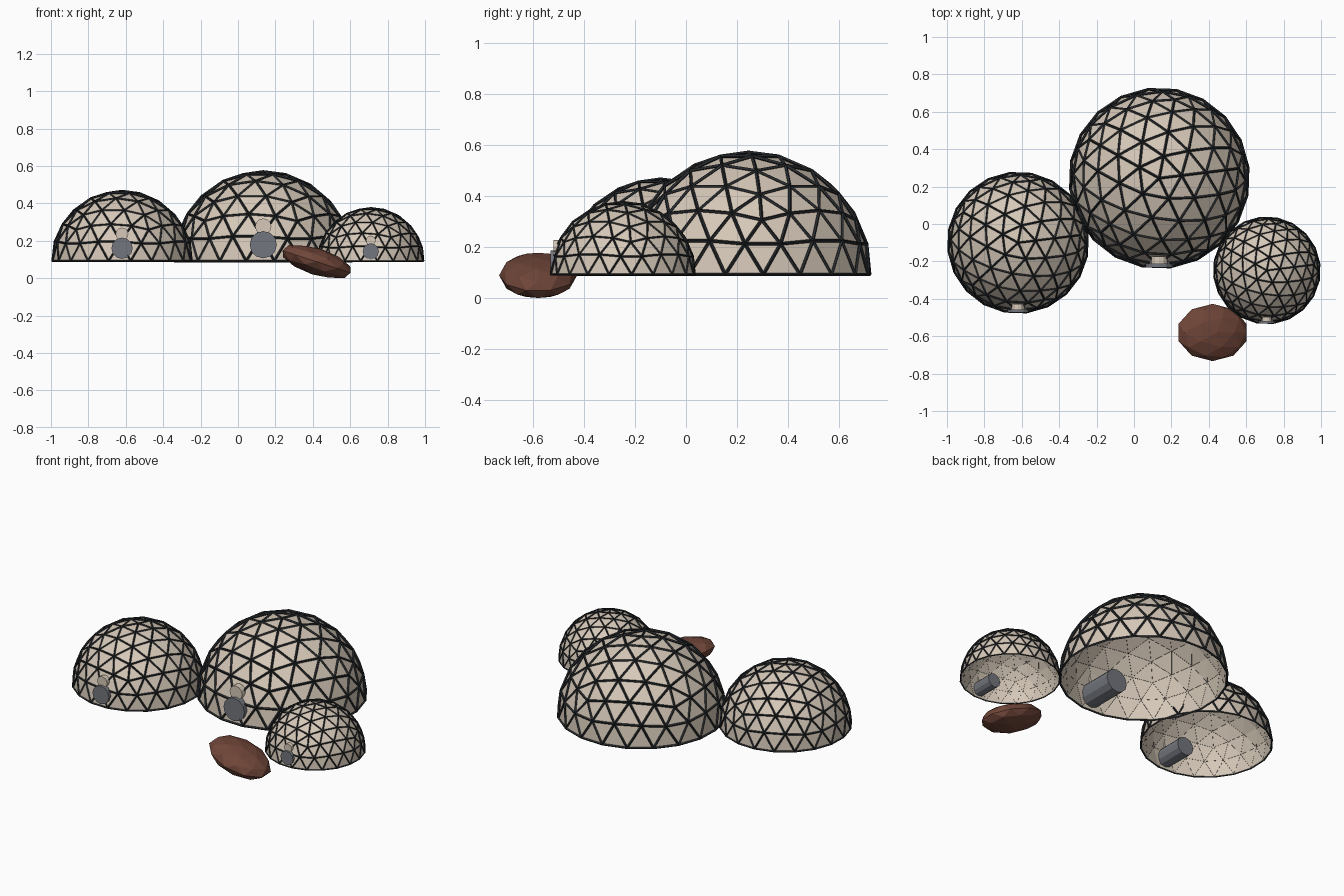
import bpy
import bmesh
from math import radians
from mathutils import Matrix, Vector

default = bpy.data.objects.get("Cube")
if default:
    bpy.data.objects.remove(default, do_unlink=True)


def material(name, rgb):
    mat = bpy.data.materials.new(name)
    mat.use_nodes = True
    mat.diffuse_color = (*rgb, 1)
    bsdf = next(n for n in mat.node_tree.nodes if n.type == "BSDF_PRINCIPLED")
    bsdf.inputs["Base Color"].default_value = (*rgb, 1)
    return mat


CREAM = material("cream_panel", (0.67, 0.58, 0.48))
BLACK = material("black_strut", (0.02, 0.023, 0.026))
GREY = material("grey_metal", (0.17, 0.18, 0.205))
BROWN = material("brown_rock", (0.16, 0.06, 0.04))


def finish(name, bm, mat, location):
    mesh = bpy.data.meshes.new(name)
    bm.to_mesh(mesh)
    bm.free()
    mesh.materials.append(mat)
    obj = bpy.data.objects.new(name, mesh)
    obj.location = location
    bpy.context.collection.objects.link(obj)
    return obj


def half_sphere(name, radius, mat, location):
    """Open geodesic half sphere with flat triangular panels."""
    bm = bmesh.new()
    bmesh.ops.create_icosphere(bm, subdivisions=3, radius=radius,
                               matrix=Matrix.Rotation(radians(7), 4, "Z"))
    below = [v for v in bm.verts if v.co.z < -0.04 * radius]
    bmesh.ops.delete(bm, geom=below, context="VERTS")
    return finish(name, bm, mat, location)


def drum(name, radius, depth, mat, location):
    """Closed cylinder lying along y, its front cap at the location."""
    bm = bmesh.new()
    turn = Matrix.Translation((0, depth / 2, 0)) @ Matrix.Rotation(radians(90), 4, "X")
    bmesh.ops.create_cone(bm, cap_ends=True, segments=12, radius1=radius,
                          radius2=radius, depth=depth, matrix=turn)
    return finish(name, bm, mat, location)


def dome(name, x, y, r):
    base = Vector((x, y, 0.092))
    half_sphere(name + "_shell", 0.975 * r, CREAM, base)
    # Strut lattice over the panel seams
    struts = half_sphere(name + "_struts", 0.988 * r, BLACK, base)
    wire = struts.modifiers.new("lattice", "WIREFRAME")
    wire.thickness = 0.028 * r
    wire.use_boundary = True
    # Airlock at the front, with a small round vent over it
    drum(name + "_airlock", 0.15 * r, 0.5 * r, GREY,
         base + Vector((0, -0.985 * r, 0.18 * r)))
    drum(name + "_vent", 0.09 * r, 0.08 * r, CREAM,
         base + Vector((0, -0.945 * r, 0.38 * r)))


dome("right_dome", -0.62, -0.10, 0.38)
dome("main_dome", 0.135, 0.245, 0.485)
dome("left_dome", 0.71, -0.248, 0.288)

# Tilted boulder in front of the domes
bm = bmesh.new()
bmesh.ops.create_icosphere(
    bm, subdivisions=2, radius=1,
    matrix=Matrix.Rotation(radians(18), 4, "Y") @ Matrix.Diagonal((0.2, 0.153, 0.072, 1)))
lowest = min(v.co.z for v in bm.verts)
finish("boulder", bm, BROWN, (0.42, -0.58, -lowest))
